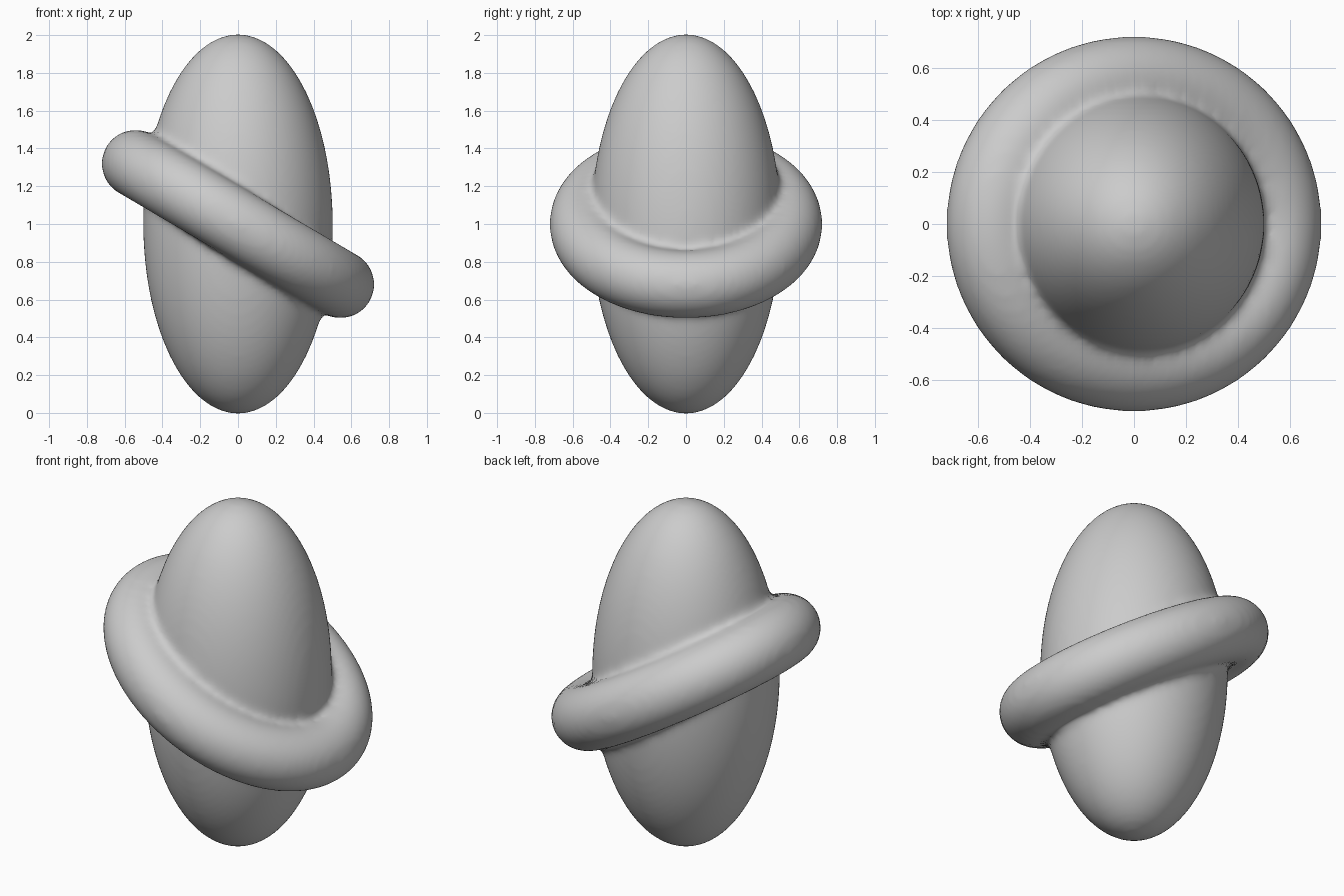
import bpy
from math import cos, sin, pi

if "Cube" in bpy.data.objects:
    bpy.data.objects.remove(bpy.data.objects["Cube"])

# Egg-shaped core
bpy.ops.mesh.primitive_uv_sphere_add(segments=96, ring_count=64, radius=1, location=(0, 0, 1))
body = bpy.context.object
body.name = "ringed_body"
body.scale = (0.502, 0.502, 1.005)
bpy.ops.object.transform_apply(location=False, rotation=False, scale=True)

# Tilted ring: round tube swept along a slanted loop
path = bpy.data.curves.new("ring_path", 'CURVE')
path.dimensions = '3D'
path.bevel_depth = 0.18
path.bevel_resolution = 10
spline = path.splines.new('POLY')
N = 96
spline.points.add(N - 1)
for i, p in enumerate(spline.points):
    a = 2 * pi * i / N
    p.co = (0.543 * cos(a), 0.543 * sin(a), 1 - 0.32 * cos(a), 1)
spline.use_cyclic_u = True
ring = bpy.data.objects.new("ring_helper", path)
bpy.context.collection.objects.link(ring)
bpy.ops.object.select_all(action='DESELECT')
ring.select_set(True)
bpy.context.view_layer.objects.active = ring
bpy.ops.object.convert(target='MESH')
ring = bpy.context.object

# Merge both and soften the seam into a fillet
bpy.context.view_layer.objects.active = body
union = body.modifiers.new("Union", 'BOOLEAN')
union.operation = 'UNION'
union.solver = 'EXACT'
union.object = ring
remesh = body.modifiers.new("Remesh", 'REMESH')
remesh.mode = 'VOXEL'
remesh.voxel_size = 0.02
soften = body.modifiers.new("Soften", 'SMOOTH')
soften.factor = 0.5
soften.iterations = 14
for m in ("Union", "Remesh", "Soften"):
    bpy.ops.object.modifier_apply(modifier=m)
bpy.data.objects.remove(ring)

for poly in body.data.polygons:
    poly.use_smooth = True
